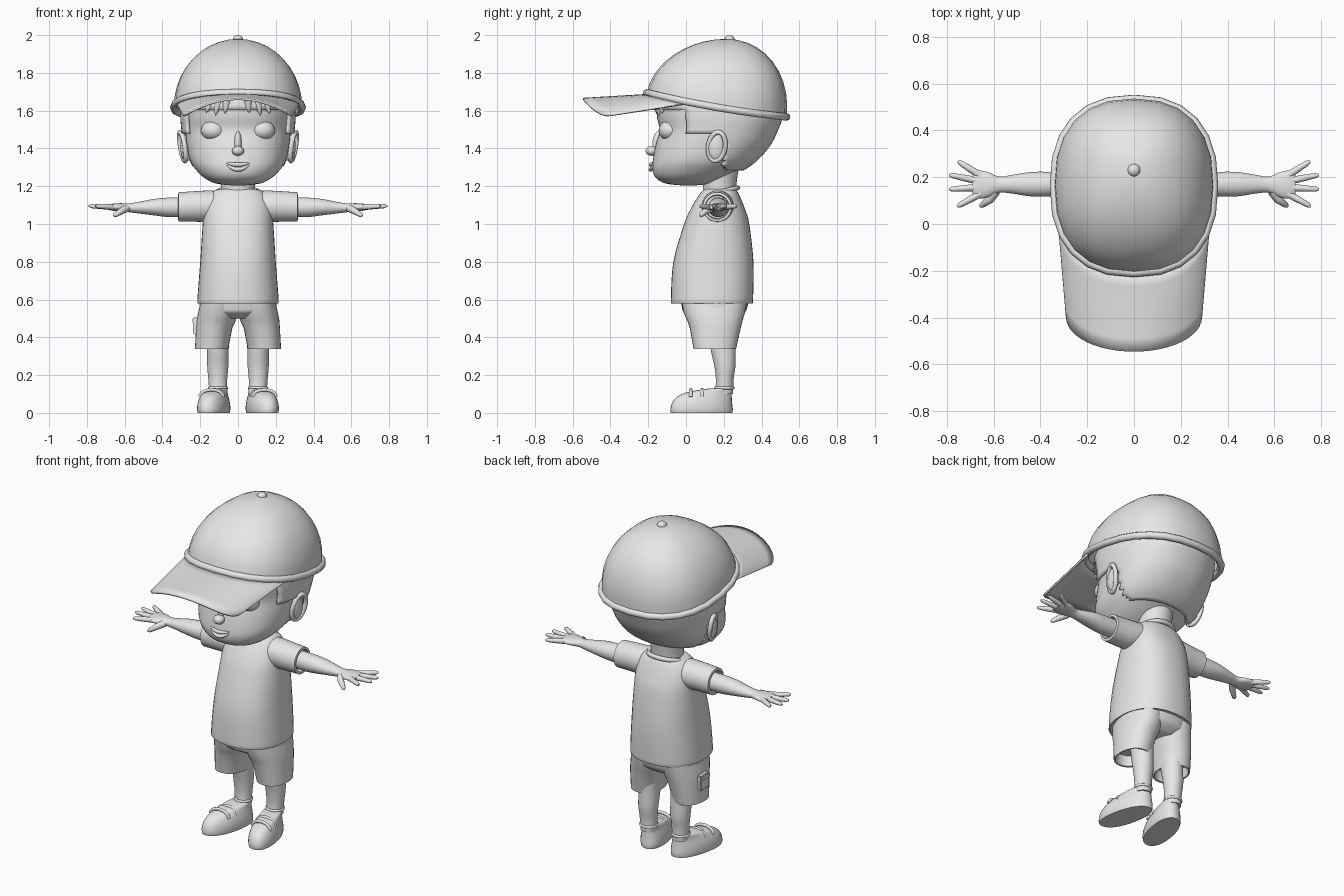
import bpy, bmesh, math
from mathutils import Vector

if "Cube" in bpy.data.objects:
    bpy.data.objects.remove(bpy.data.objects["Cube"])

clay = bpy.data.materials.new("light_grey")
clay.use_nodes = True
clay.diffuse_color = (0.8, 0.8, 0.8, 1)
clay.node_tree.nodes["Principled BSDF"].inputs["Base Color"].default_value = (0.8, 0.8, 0.8, 1)


def finish(obj, angle=40):
    bpy.ops.object.select_all(action='DESELECT')
    obj.select_set(True)
    bpy.context.view_layer.objects.active = obj
    if obj.type == 'CURVE':
        bpy.ops.object.convert(target='MESH')
        obj = bpy.context.view_layer.objects.active
    obj.data.materials.clear()
    obj.data.materials.append(clay)
    bpy.ops.object.shade_smooth_by_angle(angle=math.radians(angle))
    return obj


def from_bmesh(name, bm, angle=40):
    bmesh.ops.recalc_face_normals(bm, faces=bm.faces)
    mesh = bpy.data.meshes.new(name)
    bm.to_mesh(mesh)
    bm.free()
    obj = bpy.data.objects.new(name, mesh)
    bpy.context.collection.objects.link(obj)
    return finish(obj, angle)


def spow(v, e):
    return math.copysign(abs(v) ** (2 / e), v)


def refine(secs, steps):
    """Catmull-Rom interpolation between cross-sections."""
    out = []
    for i in range(len(secs) - 1):
        p = [secs[max(i - 1, 0)], secs[i], secs[i + 1], secs[min(i + 2, len(secs) - 1)]]
        for k in range(steps):
            t = k / steps
            out.append([b + 0.5 * t * (c - a + t * (2 * a - 5 * b + 4 * c - d + t * (3 * (b - c) + d - a)))
                        for a, b, c, d in zip(*p)])
    return out + [list(secs[-1])]


def loft(name, secs, axis='z', steps=4, n=32, e=2.0, s=1, warp=None, keep=None):
    """Sections are (position, centre, radius, low, high)."""
    bm = bmesh.new()
    rings = []
    for t, a, ra, lo, hi in refine(secs, steps):
        ring = []
        for k in range(n):
            w = math.tau * k / n
            u = a + ra * spow(math.cos(w), e)
            v = (lo + hi) / 2 + (hi - lo) / 2 * spow(math.sin(w), e)
            p = Vector((u, v, t) if axis == 'z' else (t, u, v))
            if warp:
                p = warp(p)
            ring.append(bm.verts.new((p.x * s, p.y, p.z)))
        rings.append(ring)
    for r, q in zip(rings, rings[1:]):
        for k in range(n):
            bm.faces.new((r[k], r[k - 1], q[k - 1], q[k]))
    bm.faces.new(rings[0])
    bm.faces.new(rings[-1])
    if keep:
        bad = [f for f in bm.faces if len(f.verts) > 4 or not keep(f.calc_center_median())]
        bmesh.ops.delete(bm, geom=bad, context='FACES')
    return from_bmesh(name, bm)


def ball(name, loc, size):
    bm = bmesh.new()
    bmesh.ops.create_uvsphere(bm, u_segments=24, v_segments=16, radius=1)
    for v in bm.verts:
        v.co = Vector(loc) + Vector([c * r for c, r in zip(v.co, size)])
    return from_bmesh(name, bm, 80)


def tube(name, pts, radii, cyclic=False):
    cu = bpy.data.curves.new(name, 'CURVE')
    cu.dimensions = '3D'
    cu.bevel_depth = 1
    cu.bevel_resolution = 3
    cu.use_fill_caps = True
    sp = cu.splines.new('POLY')
    sp.points.add(len(pts) - 1)
    for i, (point, co) in enumerate(zip(sp.points, pts)):
        point.co = (*co, 1)
        point.radius = radii[i] if isinstance(radii, (list, tuple)) else radii
    sp.use_cyclic_u = cyclic
    obj = bpy.data.objects.new(name, cu)
    bpy.context.collection.objects.link(obj)
    return finish(obj, 60)


def circle(n):
    return [(math.cos(math.tau * k / n), math.sin(math.tau * k / n)) for k in range(n)]


# Head, face and neck
head = [(1.205, 0, .04, -.03, .06), (1.215, 0, .12, -.11, .13), (1.245, 0, .18, -.16, .20),
        (1.29, 0, .225, -.178, .28), (1.34, 0, .255, -.175, .35), (1.42, 0, .272, -.16, .42),
        (1.5, 0, .28, -.14, .46), (1.58, 0, .285, -.155, .485), (1.68, 0, .27, -.14, .46),
        (1.8, 0, .2, -.03, .40), (1.88, 0, .08, .12, .29)]
loft("head", head, n=48, e=2.25)
loft("neck", [(1.1, 0, .1, .08, .27), (1.19, 0, .09, .09, .265), (1.3, 0, .1, .08, .28)])
ball("nose_tip", (0, -.182, 1.387), (.032, .032, .026))
ball("nose_bridge", (0, -.146, 1.42), (.02, .032, .07))
for label, mid, end, r in (("upper_lip", 1.314, 1.324, .011), ("lower_lip", 1.289, 1.32, .012)):
    us = [k / 6 for k in range(-6, 7)]
    tube(label, [(.064 * u, -.186 + .018 * u * u, mid + (end - mid) * u * u) for u in us],
         [r * (1 - .75 * u * u) for u in us])


# Hair shell behind the ears, with a jagged fringe
def hairy(c):
    return c.z < 1.72 and (c.z > 1.61 or (c.z > 1.475 and c.y > .0)
                           or (c.z > 1.285 and c.y > .2))


hair = loft("hair", [(z, x, r + .012, lo - .008, hi + .02) for z, x, r, lo, hi in head],
            n=64, e=2.25, keep=hairy)
mod = hair.modifiers.new("thickness", 'SOLIDIFY')
mod.thickness = .016
mod.offset = 0
for i, (x, tip) in enumerate([(-.17, 1.59), (-.12, 1.575), (-.07, 1.585),
                              (.06, 1.59), (.12, 1.575), (.17, 1.585)]):
    y = -.157 + 1.2 * x * x
    tube(f"fringe_tuft_{i + 1}", [(x * .85, y, 1.65), (x * .92, y - .004, 1.615), (x, y - .004, tip)],
         [.024, .018, .002])


# Cap: domed crown, rolled rim, button and curved visor
def rim_z(y):
    t = (y + .23) / .78
    return 1.70 - .135 * t - .06 * t * (1 - t)


rim = [(.34 * spow(c, 2.4), .1625 + .37 * spow(s, 2.4)) for c, s in circle(24)]
bm = bmesh.new()
rows = []
for j in range(10):
    a = j / 10 * math.pi / 2
    rows.append([bm.verts.new((x * math.cos(a), .1625 + (y - .1625) * math.cos(a) + .05 * math.sin(a),
                               rim_z(y) + (1.98 - rim_z(y)) * math.sin(a))) for x, y in rim])
for r, q in zip(rows, rows[1:]):
    for k in range(len(r)):
        bm.faces.new((r[k - 1], r[k], q[k], q[k - 1]))
apex = bm.verts.new((0, .2125, 1.98))
for k in range(len(rim)):
    bm.faces.new((rows[-1][k - 1], rows[-1][k], apex))
from_bmesh("cap_crown", bm, 60)
tube("cap_rim", [(x, y, rim_z(y)) for x, y in rim], .02, True)
ball("cap_button", (0, .23, 1.976), (.027, .027, .024))

bm = bmesh.new()
rows = []
for i in range(-12, 13):
    u = math.sin(i / 12 * math.pi / 2)
    x = .32 * u
    y = .1625 - .37 * (1 - abs(x / .34) ** 2.4) ** (1 / 2.4)
    inner = Vector((x, y, rim_z(y) - .012))
    outer = Vector((.285 * u, -.40 - .145 * math.sqrt(max(0, 1 - u * u)), 1.662 - .09 * u * u))
    rows.append([bm.verts.new(inner.lerp(outer, k / 6)) for k in range(7)])
for r, q in zip(rows, rows[1:]):
    for k in range(6):
        bm.faces.new((r[k], r[k + 1], q[k + 1], q[k]))
mod = from_bmesh("cap_visor", bm, 60).modifiers.new("thickness", 'SOLIDIFY')
mod.thickness = .012
mod.offset = 0

# Shirt body and collar
loft("shirt", [(.585, 0, .21, -.075, .35), (.6, 0, .215, -.08, .355), (.8, 0, .2, -.067, .357),
               (1.0, 0, .187, -.01, .335), (1.08, 0, .18, .025, .312), (1.14, 0, .16, .06, .288),
               (1.175, 0, .13, .085, .27), (1.185, 0, .1, .1, .26)], n=40, e=2.35)
tube("collar", [(.108 * c, .175 + .098 * s, 1.167 + .025 * s) for c, s in circle(28)], .013, True)

# Shorts seat and side pocket
loft("shorts_seat", [(.5, 0, .15, .04, .27), (.53, 0, .198, -.01, .31),
                     (.56, 0, .205, -.022, .325), (.61, 0, .2, -.03, .335)], e=2.3)
for label, z, h, w in (("pocket", .46, .092, .024), ("pocket_flap", .488, .034, .034)):
    bm = bmesh.new()
    bmesh.ops.create_cube(bm, size=1)
    for v in bm.verts:
        v.co = Vector((-.225 + v.co.x * w, .155 + v.co.y * .085, z + v.co.z * h))
    bmesh.ops.bevel(bm, geom=bm.edges[:], offset=.006, segments=2, affect='EDGES')
    from_bmesh(label, bm)


def toe_out(p):
    return Vector((.105 + p.x - .2 * (p.y - .2), p.y, p.z))


# Paired parts
for side, s in (("left", 1), ("right", -1)):
    ball(f"{side}_eye", (.13 * s, -.085, 1.495), (.066, .06, .053))

    ball(f"{side}_ear", (.283 * s, .16, 1.41), (.022, .045, .072))
    tube(f"{side}_ear_rim", [(s * (.293 + .16 * z + .012 * c), .163 + .045 * c + .1 * z, 1.41 + z)
                             for c, z in [(c, .076 * q) for c, q in circle(20)]], .013, True)

    loft(f"{side}_sleeve", [(.08, .17, .08, 1.04, 1.17), (.15, .168, .085, 1.01, 1.178),
                            (.22, .165, .08, 1.012, 1.174), (.315, .165, .077, 1.012, 1.168),
                            (.317, .165, .063, 1.026, 1.154), (.28, .165, .06, 1.03, 1.15)],
         axis='x', steps=1, s=s)
    loft(f"{side}_arm", [(.25, .17, .052, 1.038, 1.142), (.36, .17, .053, 1.036, 1.14),
                         (.44, .17, .052, 1.045, 1.133), (.52, .17, .04, 1.055, 1.118),
                         (.575, .168, .034, 1.062, 1.109), (.62, .168, .052, 1.066, 1.11),
                         (.66, .168, .06, 1.07, 1.108), (.69, .168, .045, 1.076, 1.102)],
         axis='x', s=s)
    fingers = {"index": (.13, .755, .075), "middle": (.157, .79, .148),
               "ring": (.182, .79, .21), "little": (.206, .752, .268)}
    for finger, (y, tx, ty) in fingers.items():
        a, b = Vector((.655 * s, y, 1.089)), Vector((tx * s, ty, 1.095))
        tube(f"{side}_{finger}_finger", [a.lerp(b, k) for k in (0, .5, .9, 1)],
             [.016, .014, .011, .005])
    tube(f"{side}_thumb", [(.59 * s, .14, 1.083), (.615 * s, .105, 1.07), (.65 * s, .08, 1.047),
                           (.658 * s, .076, 1.042)], [.02, .018, .012, .005])

    loft(f"{side}_shorts_leg", [(.4, .138, .075, .06, .25), (.34, .14, .08, .05, .255),
                                (.338, .14, .088, .04, .265), (.45, .126, .096, .02, .29),
                                (.49, .115, .104, .006, .3), (.53, .105, .106, -.012, .312),
                                (.58, .1, .1, -.022, .322)], steps=1, s=s, e=2.2)
    loft(f"{side}_leg", [(.1, .106, .046, .155, .248), (.135, .106, .048, .157, .25),
                         (.18, .107, .05, .158, .252), (.25, .107, .056, .15, .262),
                         (.34, .106, .057, .13, .262), (.45, .106, .06, .12, .265)], s=s)

    loft(f"{side}_shoe", [(0, 0, .076, -.08, .245), (.02, 0, .08, -.083, .248),
                          (.055, 0, .077, -.073, .244), (.085, 0, .068, -.048, .242),
                          (.106, 0, .06, -.005, .241), (.12, 0, .055, .06, .243),
                          (.13, 0, .047, .13, .243)], steps=2, s=s, e=2.2, warp=toe_out)
    for i, y in enumerate((.025, .085)):
        arc = [toe_out(Vector((.062 * math.cos(a), y, .085 + .038 * math.sin(a))))
               for a in [math.pi * k / 10 for k in range(11)]]
        tube(f"{side}_shoe_strap_{i + 1}", [(p.x * s, p.y, p.z) for p in arc], .009)
    tube(f"{side}_sock", [(s * (.106 + .046 * c), .203 + .046 * q, .132) for c, q in circle(20)],
         .008, True)
